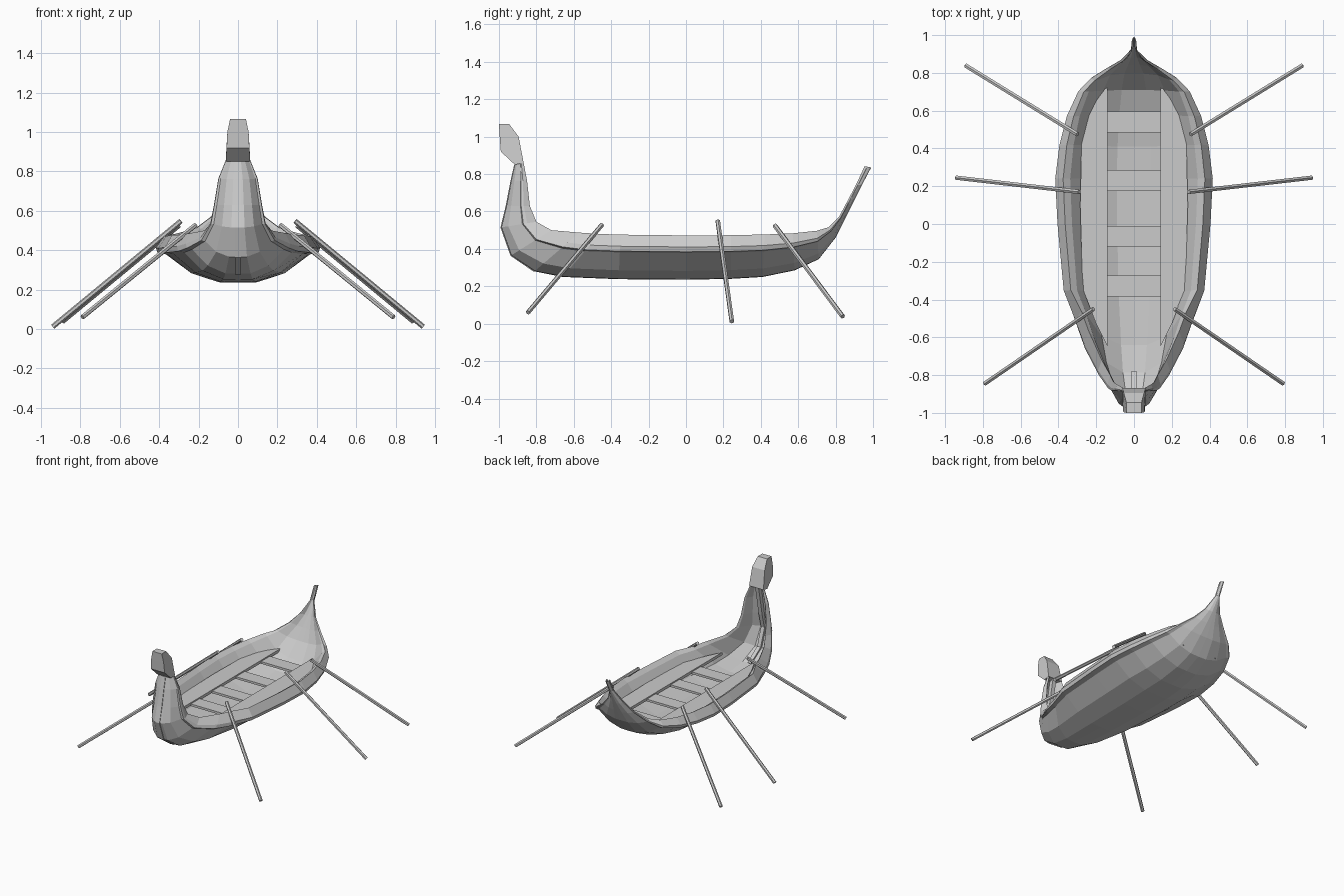
import bpy, bmesh
from mathutils import Vector

if "Cube" in bpy.data.objects:
    bpy.data.objects.remove(bpy.data.objects["Cube"])


def loft(name, rings):
    """Skin a list of closed rings and cap both ends."""
    bm = bmesh.new()
    vs = [[bm.verts.new(p) for p in r] for r in rings]
    n = len(vs[0])
    for a, b in zip(vs, vs[1:]):
        for i in range(n):
            j = (i + 1) % n
            bm.faces.new((a[i], a[j], b[j], b[i]))
    bm.faces.new(vs[0])
    bm.faces.new(vs[-1])
    bmesh.ops.recalc_face_normals(bm, faces=bm.faces)
    me = bpy.data.meshes.new(name)
    bm.to_mesh(me)
    bm.free()
    ob = bpy.data.objects.new(name, me)
    bpy.context.collection.objects.link(ob)
    return ob


def slab(name, outline, z0, z1):
    return loft(name, [[(x, y, z) for x, y in outline] for z in (z0, z1)])


# Hull stations: keel y, keel z, rail y, rail z, half width
stations = [
    (-.915, .85, -.868, .86, .062),
    (-.935, .76, -.85, .765, .10),
    (-.96, .63, -.835, .63, .122),
    (-.988, .515, -.80, .545, .14),
    (-.935, .365, -.72, .50, .19),
    (-.81, .28, -.57, .487, .265),
    (-.66, .25, -.46, .48, .31),
    (-.36, .238, -.35, .476, .372),
    (0, .235, 0, .472, .405),
    (.24, .24, .24, .473, .417),
    (.41, .25, .42, .477, .395),
    (.58, .285, .57, .483, .355),
    (.71, .345, .70, .497, .295),
    (.80, .46, .76, .515, .23),
    (.845, .55, .82, .575, .14),
    (.885, .63, .86, .65, .07),
    (.94, .74, .91, .745, .016),
    (.99, .835, .955, .842, .013),
]
# Cross-section: fraction of half width, fraction from keel to rail
section = [(0, 0), (.24, .01), (.58, .2), (.88, .6), (.98, .63), (1, .74),
           (.9, 1), (.81, .9), (.55, .32), (.22, .1), (0, .09)]


def ring(ky, kz, gy, gz, w):
    half = [(w * fx, ky + (gy - ky) * t, kz + (gz - kz) * t) for fx, t in section]
    return half + [(-x, y, z) for x, y, z in half[-2:0:-1]]


loft("hull", [ring(*s) for s in stations])

# Stem strip following the inside and outside of the prow
stem = []
for ky, kz, gy, gz, w in stations[:6]:
    a = Vector((0, ky, kz))
    d = (Vector((0, gy, gz)) - a).normalized()
    o, i = a - d * .004, a + d * .04
    stem.append([(-.015, o.y, o.z), (.015, o.y, o.z), (.015, i.y, i.z), (-.015, i.y, i.z)])
loft("stem_strip", stem)

# Prow head: y, z, half width
head = [(-.915, .85, .062), (-.99, .92, .058), (-.996, 1.0, .054), (-1, 1.067, .04),
        (-.945, 1.067, .04), (-.895, 1.0, .054), (-.868, .86, .062)]
loft("prow_head", [[(s * w, y, z) for y, z, w in head] for s in (-1, 1)])

# Cross seats
for n, y in enumerate((-.328, -.065, .23, .54)):
    slab(f"seat_{n + 1}", [(-.15, y - .055), (.15, y - .055), (.15, y + .055), (-.15, y + .055)],
         .375, .392)

for s, side in ((1, "right"), (-1, "left")):
    # Long side planks
    edge = [(.14, -.65), (.20, -.53), (.272, -.34), (.285, .1), (.275, .55), (.15, .72), (.14, .72)]
    slab(f"side_plank_{side}", [(s * x, y) for x, y in edge], .38, .402)

    # Oars
    for n, (a, b) in enumerate((((.215, -.45, .528), (.79, -.845, .06)),
                                ((.29, .17, .548), (.94, .245, .012)),
                                ((.30, .475, .525), (.89, .838, .038)))):
        a, b = (Vector((s * p[0], p[1], p[2])) for p in (a, b))
        bpy.ops.mesh.primitive_cylinder_add(vertices=6, radius=.013, depth=(b - a).length,
                                            location=(a + b) / 2)
        oar = bpy.context.object
        oar.name = f"oar_{side}_{n + 1}"
        oar.rotation_euler = (b - a).to_track_quat('Z', 'Y').to_euler()
